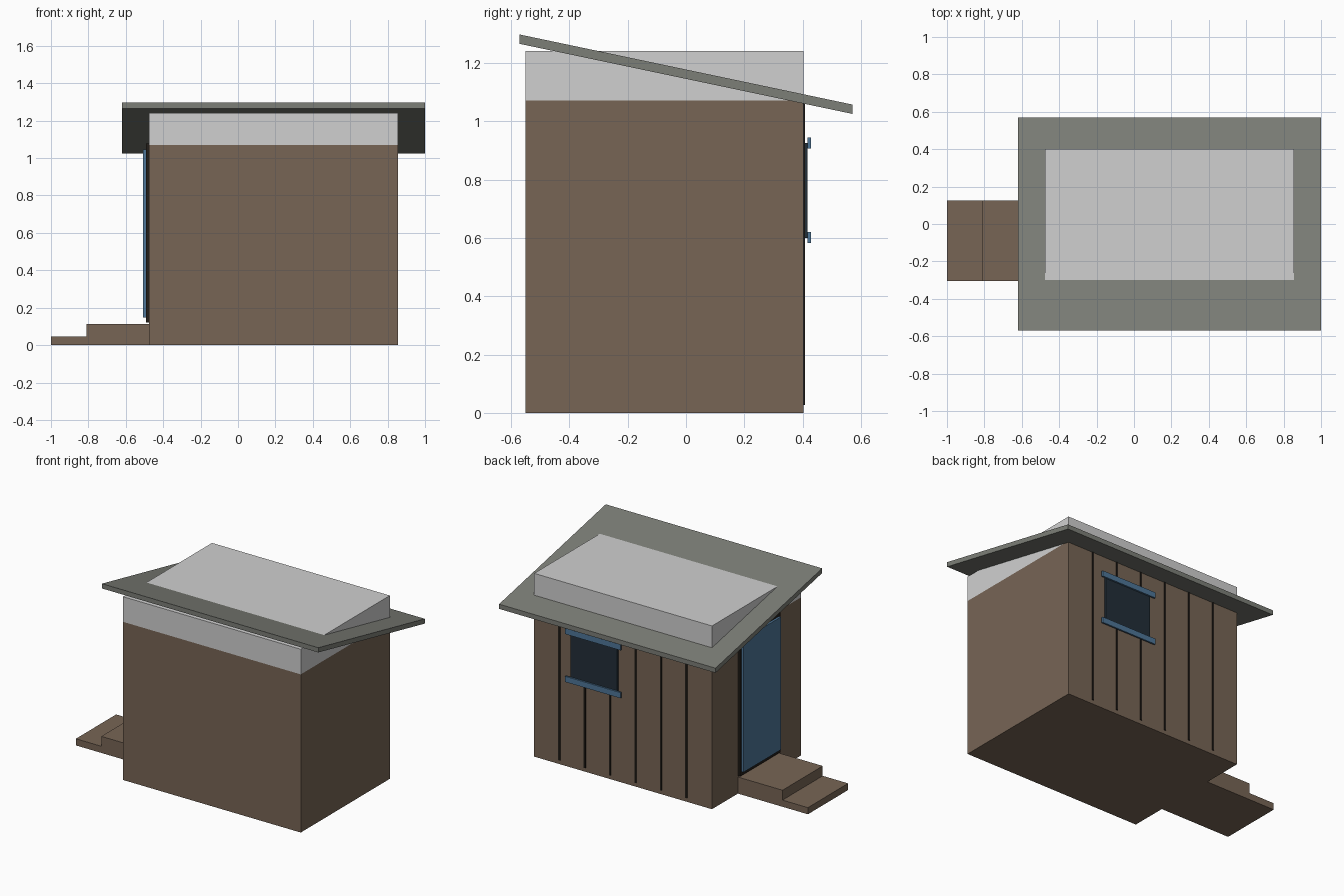
import bpy
import bmesh

cube = bpy.data.objects.get("Cube")
if cube:
    bpy.data.objects.remove(cube, do_unlink=True)


def material(name, *srgb):
    """Flat material from 8-bit sRGB values."""
    def linear(v):
        v /= 255
        return v / 12.92 if v <= 0.04 else ((v + 0.055) / 1.055) ** 2.4
    colour = [linear(v) for v in srgb] + [1]
    mat = bpy.data.materials.new(name)
    mat.use_nodes = True
    mat.diffuse_color = colour
    mat.node_tree.nodes["Principled BSDF"].inputs["Base Color"].default_value = colour
    return mat


wood = material("brown wood", 119, 101, 85)
pale = material("pale grey", 208, 208, 208)
felt = material("roof grey", 124, 126, 119)
blue = material("blue paint", 78, 118, 152)
glass = material("dark glass", 34, 46, 56)
dark = material("dark gap", 36, 31, 26)


def box(name, mat, x, y, z, drop=0):
    """Box between (low, high) pairs; drop lowers its back edge to form a slope."""
    bm = bmesh.new()
    bmesh.ops.create_cube(bm, size=1)
    for v in bm.verts:
        back = v.co.y > 0
        v.co = [pair[c > 0] for pair, c in zip((x, y, z), v.co)]
        if back:
            v.co.z -= drop
    mesh = bpy.data.meshes.new(name)
    bm.to_mesh(mesh)
    bm.free()
    mesh.materials.append(mat)
    obj = bpy.data.objects.new(name, mesh)
    bpy.context.collection.objects.link(obj)
    return obj


# Main body and the pale block that pokes through the roof
LEFT, RIGHT, FRONT, BACK = 0.855, -0.476, -0.55, 0.402
WALL_TOP = 1.07
box("walls", wood, (RIGHT, LEFT), (FRONT, BACK), (0, WALL_TOP))
box("upper_block", pale, (RIGHT, LEFT), (FRONT, BACK), (WALL_TOP, 1.24))

# Sloping roof slab
box("roof", felt, (-0.62, 1), (-0.57, 0.57), (1.265, 1.297), drop=0.24)

# Dark gaps between the planks of the back wall
PLANKS = 7
for i in range(1, PLANKS):
    x = RIGHT + (LEFT - RIGHT) * i / PLANKS
    box(f"plank_gap_{i}", dark, (x - 0.006, x + 0.006), (BACK, BACK + 0.006), (0.027, 1.06))

# Window with a rail above and below
WIN_X = 0.398
box("window_glass", glass, (WIN_X - 0.174, WIN_X + 0.174), (BACK, 0.417), (0.6, 0.925))
for name, z in (("window_sill", 0.582), ("window_head", 0.906)):
    box(name, blue, (WIN_X - 0.208, WIN_X + 0.208), (0.417, 0.428), (z, z + 0.038))

# Door and its frame
DOOR_Y = -0.09
box("door_frame", dark, (-0.493, RIGHT), (DOOR_Y - 0.215, DOOR_Y + 0.215), (0.12, 1.077))
box("door", blue, (-0.508, -0.493), (DOOR_Y - 0.2, DOOR_Y + 0.2), (0.147, 1.045))

# Two steps up to the door
STEP_Y = (DOOR_Y - 0.215, DOOR_Y + 0.215)
box("lower_step", wood, (-1, -0.81), STEP_Y, (0, 0.045))
box("upper_step", wood, (-0.81, RIGHT), STEP_Y, (0, 0.112))
